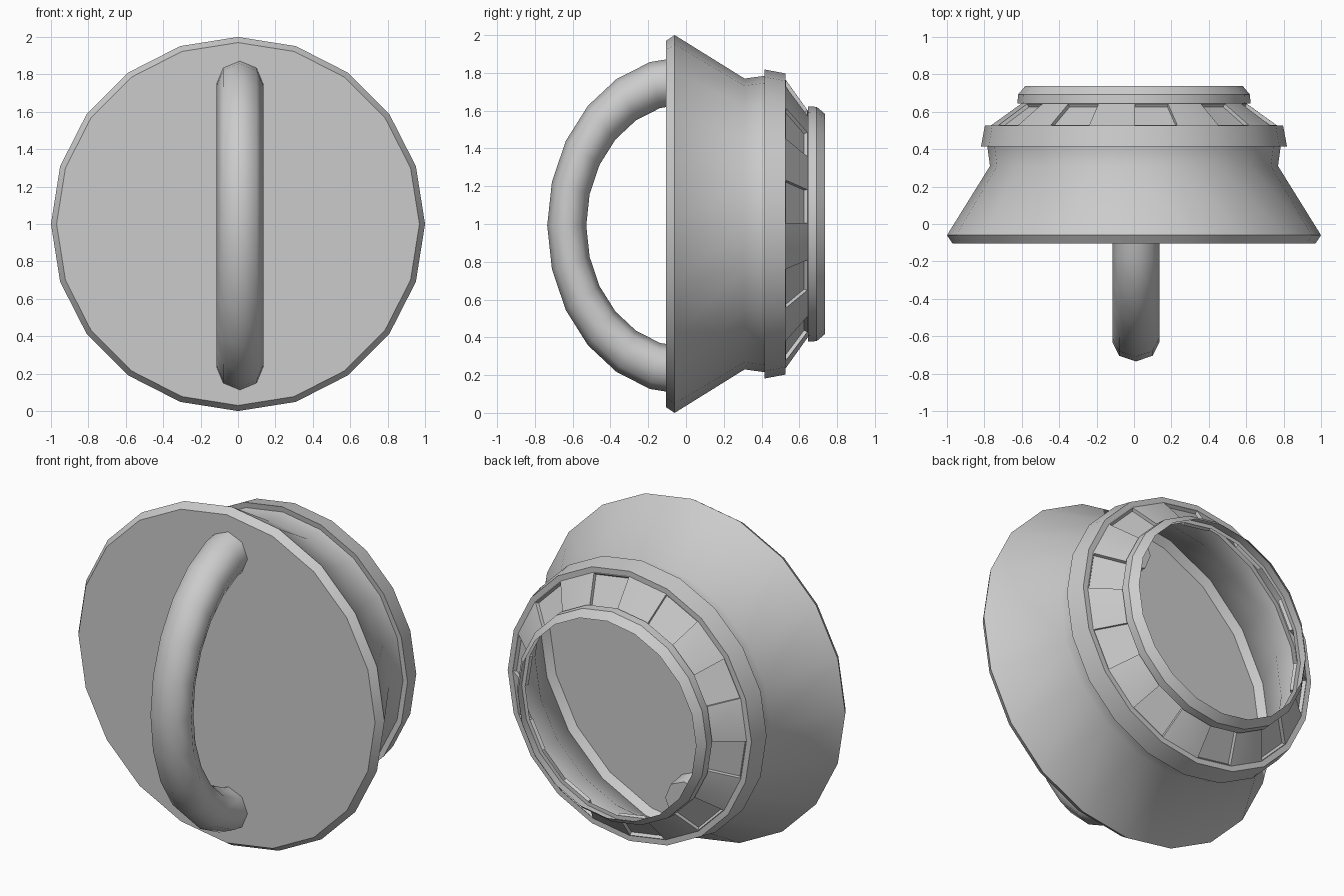
import bpy, bmesh
from math import sin, cos, pi, radians

if "Cube" in bpy.data.objects:
    bpy.data.objects.remove(bpy.data.objects["Cube"])

SIDES = 20
CZ = 1.0


def finish(name, bm, angle):
    me = bpy.data.meshes.new(name)
    bm.to_mesh(me)
    bm.free()
    ob = bpy.data.objects.new(name, me)
    bpy.context.collection.objects.link(ob)
    bpy.ops.object.select_all(action='DESELECT')
    ob.select_set(True)
    bpy.context.view_layer.objects.active = ob
    bpy.ops.object.shade_smooth_by_angle(angle=radians(angle))
    return ob


def lathe(profile, cap=False):
    """Spin (y, radius) points round the y axis; returns bmesh and face rows."""
    bm = bmesh.new()
    rings = [[bm.verts.new((r * cos(2 * pi * i / SIDES), y, CZ + r * sin(2 * pi * i / SIDES)))
              for i in range(SIDES)] for y, r in profile]
    rows = []
    for a, b in zip(rings, rings[1:]):
        rows.append([bm.faces.new((a[i], b[i], b[(i + 1) % SIDES], a[(i + 1) % SIDES]))
                     for i in range(SIDES)])
    if cap:
        bm.faces.new(rings[0])
    bm.normal_update()
    return bm, rows


# Front plate and flared hollow body
bm, _ = lathe([(-0.105, 0.97), (-0.06, 1.0), (0.31, 0.77), (0.42, 0.785)], cap=True)
finish("flared_body", bm, 42)

# Raised collar
bm, _ = lathe([(0.42, 0.785), (0.415, 0.818), (0.527, 0.797), (0.527, 0.765)])
finish("collar", bm, 40)

# Sloping ring with every second face recessed
bm, rows = lathe([(0.527, 0.765), (0.645, 0.60)])
panels = rows[0][::2]
bmesh.ops.inset_individual(bm, faces=panels, thickness=0.006)
bmesh.ops.inset_individual(bm, faces=panels, thickness=0.002, depth=-0.02)
finish("panel_ring", bm, 40)

# Open rear lip
bm, _ = lathe([(0.645, 0.60), (0.645, 0.623), (0.692, 0.62), (0.737, 0.582)])
finish("rear_lip", bm, 35)

# Handle: flattened half torus with an eight-sided section
SEGS, SECT, MAJOR, MINOR, FLAT = 12, 8, 0.77, 0.126, 0.82
bm = bmesh.new()
loops = []
for s in range(SEGS + 1):
    t = pi * s / SEGS
    loop = []
    for k in range(SECT):
        p = 2 * pi * k / SECT
        r = MAJOR + MINOR * cos(p)
        loop.append(bm.verts.new((0.01 + MINOR * sin(p), -FLAT * r * sin(t), 0.992 + r * cos(t))))
    loops.append(loop)
for a, b in zip(loops, loops[1:]):
    for k in range(SECT):
        n = (k + 1) % SECT
        bm.faces.new((a[k], a[n], b[n], b[k]))
bm.faces.new(loops[0])
bm.faces.new(loops[-1])
bmesh.ops.recalc_face_normals(bm, faces=bm.faces)
finish("handle", bm, 60)
